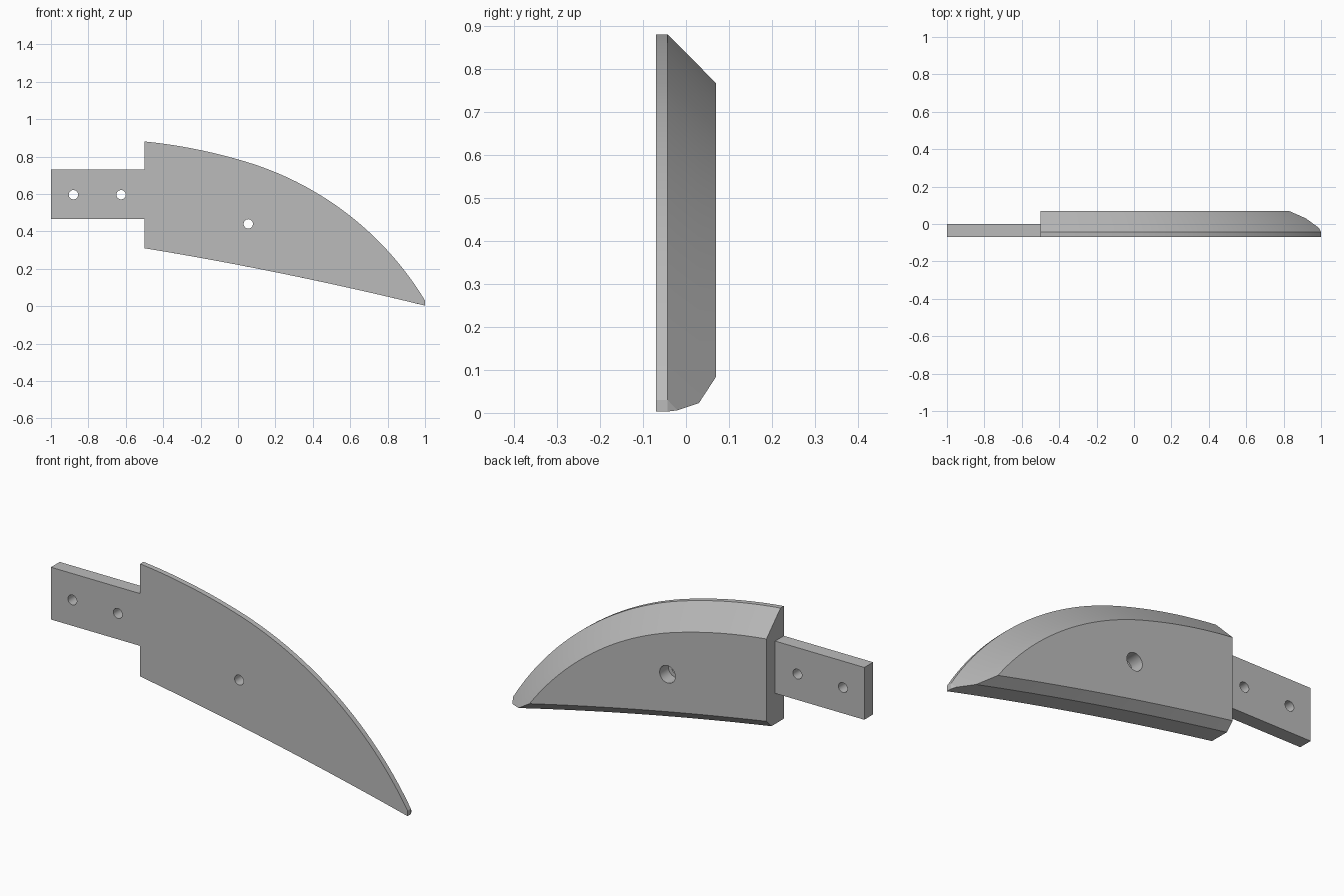
import bpy
import bmesh
from math import sin, cos, sqrt, radians
from mathutils import Matrix

cube = bpy.data.objects.get("Cube")
if cube:
    bpy.data.objects.remove(cube, do_unlink=True)

grey = bpy.data.materials.new("plain grey")
grey.use_nodes = True
colour = (0.5, 0.5, 0.5, 1)
grey.diffuse_color = colour
grey.node_tree.nodes["Principled BSDF"].inputs["Base Color"].default_value = colour

FRONT, BACK, ROOT, TIP = -0.07, 0.07, -0.5, 1.0
STEPS = 48

# The upper edge is two arcs that share a tangent at the joint
JOINT_X, JOINT_Z, TILT = 0.05, 0.77, radians(17)
ROOT_RADIUS, TIP_RADIUS = 2.87, 1.687


def upper_edge(x, inset):
    joint = JOINT_X - inset * sin(TILT)
    radius = ROOT_RADIUS if x < joint else TIP_RADIUS
    cx = JOINT_X - radius * sin(TILT)
    cz = JOINT_Z - radius * cos(TILT)
    return cz + sqrt((radius - inset) ** 2 - (x - cx) ** 2)


def lower_edge(x, lift):
    t = (x - ROOT) / (TIP - ROOT)
    return 0.31 - 0.307 * t + 0.06 * t * (1 - t) + lift


def tip_of(inset, lift):
    """Where the two edges meet, or the blunt tip if they do not."""
    if upper_edge(TIP, inset) > lower_edge(TIP, lift):
        return TIP
    low, high = 0.0, TIP
    for _ in range(40):
        mid = (low + high) / 2
        if upper_edge(mid, inset) > lower_edge(mid, lift):
            low = mid
        else:
            high = mid
    return low


def finish(bm, name):
    bmesh.ops.recalc_face_normals(bm, faces=bm.faces)
    mesh = bpy.data.meshes.new(name)
    bm.to_mesh(mesh)
    bm.free()
    obj = bpy.data.objects.new(name, mesh)
    bpy.context.collection.objects.link(obj)
    mesh.materials.append(grey)
    return obj


def drill(obj, x, z, radius, y0, y1):
    """Cut a round hole running from y0 to y1."""
    bm = bmesh.new()
    place = Matrix.Translation((x, (y0 + y1) / 2, z)) @ Matrix.Rotation(radians(90), 4, "X")
    bmesh.ops.create_cone(bm, cap_ends=True, segments=32, radius1=radius,
                          radius2=radius, depth=y1 - y0, matrix=place)
    cutter = finish(bm, "hole_cutter")
    cutter.hide_render = True
    mod = obj.modifiers.new("hole", "BOOLEAN")
    mod.operation = "DIFFERENCE"
    mod.solver = "EXACT"
    mod.object = cutter
    bpy.context.view_layer.objects.active = obj
    bpy.ops.object.modifier_apply(modifier=mod.name)
    bpy.data.objects.remove(cutter, do_unlink=True)


# Blade: outlines stacked from front to back, inset for the bevels
bm = bmesh.new()
rings = []
for y, inset, lift in ((FRONT, 0, 0), (-0.043, 0, 0), (-0.02, 0.023, 0),
                       (0.03, 0.073, 0), (BACK, 0.113, 0.04)):
    end = tip_of(inset, lift)
    xs = [ROOT + (end - ROOT) * i / STEPS for i in range(STEPS + 1)]
    top = [(x, y, max(upper_edge(x, inset), lower_edge(x, lift))) for x in xs]
    bottom = [(x, y, lower_edge(x, lift)) for x in reversed(xs)]
    rings.append([bm.verts.new(p) for p in top + bottom])
for a, b in zip(rings, rings[1:]):
    for i in range(len(a)):
        j = (i + 1) % len(a)
        bm.faces.new((a[i], a[j], b[j], b[i]))
bm.faces.new(rings[0])
bm.faces.new(rings[-1])
bmesh.ops.remove_doubles(bm, verts=bm.verts, dist=0.0001)
blade = finish(bm, "blade")

# Blade bolt hole with a wider counterbore at the back
drill(blade, 0.055, 0.44, 0.025, -0.2, 0.02)
drill(blade, 0.055, 0.44, 0.044, 0.0, 0.2)

# Tang: flat bar flush with the front of the blade
bm = bmesh.new()
bmesh.ops.create_cube(bm, size=1, matrix=Matrix.Translation((-0.75, -0.035, 0.5975))
                      @ Matrix.Diagonal((0.5, 0.07, 0.265, 1)))
tang = finish(bm, "tang")
for x in (-0.88, -0.625):
    drill(tang, x, 0.596, 0.025, -0.2, 0.2)

# Smooth the curved surfaces and keep the bevel edges crisp
for obj in (blade, tang):
    bpy.ops.object.select_all(action="DESELECT")
    obj.select_set(True)
    bpy.context.view_layer.objects.active = obj
    bpy.ops.object.shade_smooth_by_angle(angle=radians(20))
